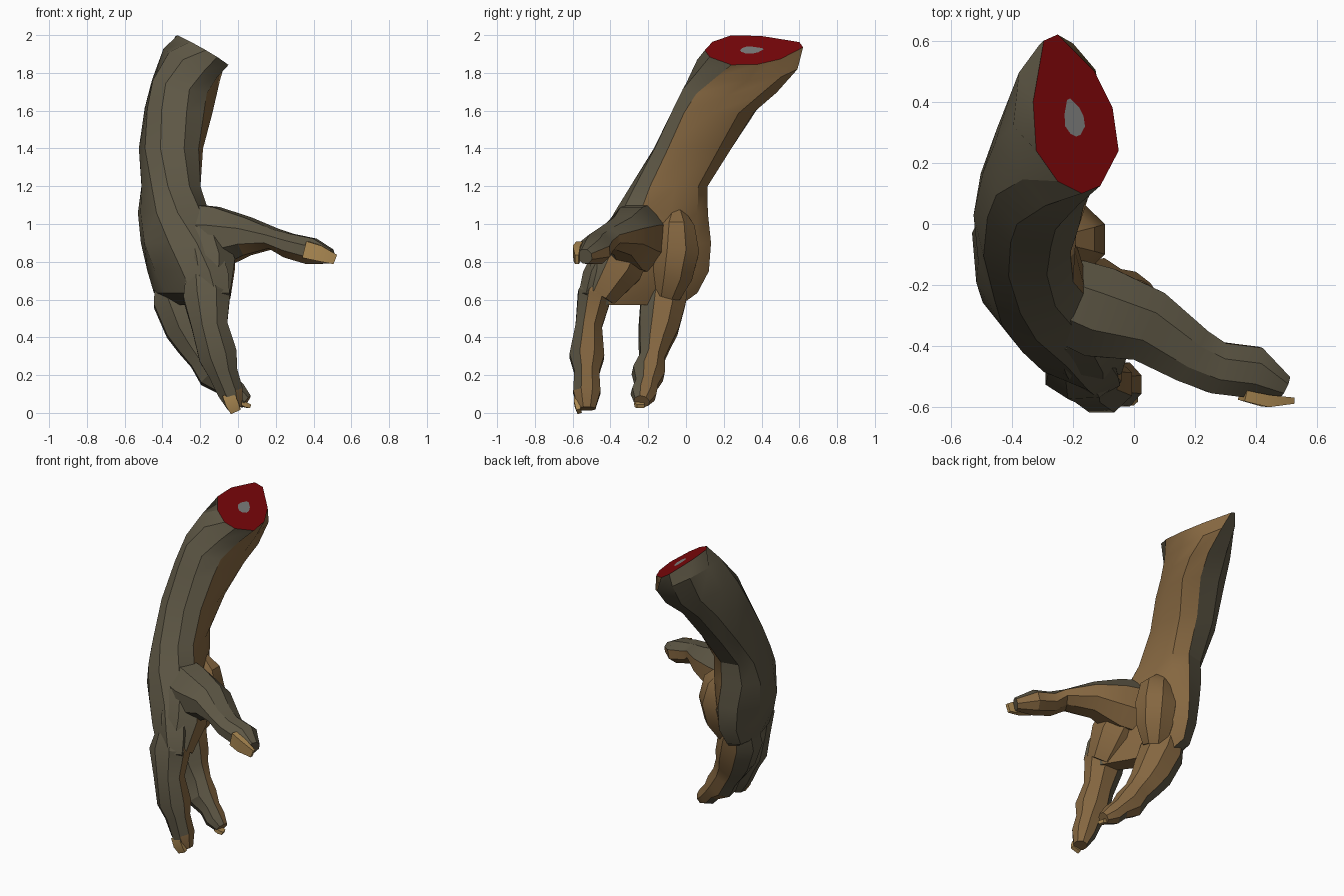
import bpy, bmesh, math
from mathutils import Vector


def material(name, rgb):
    m = bpy.data.materials.new(name)
    m.diffuse_color = (*rgb, 1)
    return m


FUR = material("dark_olive_hide", (0.112, 0.096, 0.060))
SKIN = material("tan_skin", (0.235, 0.135, 0.052))
FLESH = material("red_flesh", (0.205, 0.002, 0.003))
BONE = material("grey_bone", (0.215, 0.215, 0.21))
NAIL = material("pale_nail", (0.41, 0.25, 0.085))


def loft(name, rings, mats, palm=None, limit=0.25, arm=False, angle=30):
    """Skin closed rings; faces turned towards palm get the second material."""
    bm = bmesh.new()
    vs = [[bm.verts.new(p) for p in r] for r in rings]
    n = len(vs[0])
    bands = []
    for k in range(len(vs) - 1):
        for i in range(n):
            j = (i + 1) % n
            f = bm.faces.new((vs[k][i], vs[k][j], vs[k + 1][j], vs[k + 1][i]))
            bands.append((f, k, i))
    first = bm.faces.new(vs[0])
    last = bm.faces.new(vs[-1])
    bmesh.ops.recalc_face_normals(bm, faces=bm.faces[:])
    if palm:
        d = Vector(palm).normalized()
        for f in bm.faces:
            f.normal_update()
            f.material_index = 1 if f.normal.dot(d) > limit else 0
    if arm:          # bone core, flesh band, then a skin strip along the inner side
        first.material_index = 3
        last.material_index = 1
        for f, k, i in bands:
            f.material_index = 2 if k == 0 else (1 if i < 3 else 0)
    me = bpy.data.meshes.new(name)
    bm.to_mesh(me)
    bm.free()
    for m in mats:
        me.materials.append(m)
    ob = bpy.data.objects.new(name, me)
    bpy.context.collection.objects.link(ob)
    bpy.ops.object.select_all(action='DESELECT')
    ob.select_set(True)
    bpy.context.view_layer.objects.active = ob
    bpy.ops.object.shade_smooth_by_angle(angle=math.radians(angle))
    return ob


def slab_ring(cx, cy, z, a, b, deg, cup=0, tilt=0, n=10):
    """Rounded cross-section, long axis at deg, cupped towards the palm."""
    t = math.radians(deg)
    u = Vector((math.cos(t), math.sin(t), 0))
    v = Vector((math.sin(t), -math.cos(t), 0))
    pts = []
    for i in range(n):
        w = 2 * math.pi * (i + 0.5) / n
        c, s = math.cos(w), math.sin(w)
        p = math.copysign(abs(c) ** 0.85, c)
        q = math.copysign(abs(s) ** 0.85, s)
        o = u * a * p + v * (b * q + cup * (2 * p * p - 1))
        pts.append((cx + o.x, cy + o.y, z - tilt * o.x))
    return pts


def digit_rings(path, ref, n):
    """Rings square to a path of (x, y, z, side radius, depth radius)."""
    pos = [Vector(p[:3]) for p in path]
    grow = 1 / math.cos(math.pi / n)
    out = []
    for i, p in enumerate(path):
        t = (pos[min(i + 1, len(pos) - 1)] - pos[max(i - 1, 0)]).normalized()
        side = t.cross(Vector(ref)).normalized()
        up = side.cross(t)
        ring = []
        for k in range(n):
            w = 2 * math.pi * (k + 0.5) / n
            ring.append(pos[i] + grow * (side * p[3] * math.cos(w) + up * p[4] * math.sin(w)))
        out.append(ring)
    return out


# Slanted cut end: irregular outline and a shrunken copy for the bone
outline = [(-0.25, 0.62), (-0.13, 0.50), (-0.07, 0.38), (-0.05, 0.24), (-0.11, 0.125),
           (-0.17, 0.10), (-0.25, 0.14), (-0.32, 0.24), (-0.33, 0.40), (-0.295, 0.60)]


def cut_ring(scale):
    pts = [(-0.195 + (x + 0.195) * scale, 0.345 + (y - 0.345) * scale) for x, y in outline]
    return [(x, y, 1.92 - 0.58 * (x + 0.195) - 0.06 * (y - 0.35)) for x, y in pts]


# Forearm, wrist and palm in one skin, starting from the cut end
body = [
    cut_ring(0.24),
    cut_ring(1),
    slab_ring(-0.245, 0.325, 1.845, 0.275, 0.150, 92, 0, 0.55),
    slab_ring(-0.285, 0.240, 1.72, 0.262, 0.172, 82, 0, 0.25),
    slab_ring(-0.315, 0.150, 1.60, 0.228, 0.180, 84, 0, 0.08),
    slab_ring(-0.355, 0.035, 1.40, 0.212, 0.170, 92),
    slab_ring(-0.355, -0.090, 1.20, 0.205, 0.158, 102),
    slab_ring(-0.340, -0.135, 1.06, 0.250, 0.175, 108, 0.01),
    slab_ring(-0.305, -0.180, 0.90, 0.312, 0.165, 112, 0.04),
    slab_ring(-0.270, -0.225, 0.75, 0.355, 0.145, 114, 0.04),
    slab_ring(-0.255, -0.265, 0.635, 0.345, 0.115, 117, 0.03),
    slab_ring(-0.215, -0.275, 0.57, 0.270, 0.055, 118, 0.02),
]
loft("arm_and_palm", body, [FUR, SKIN, FLESH, BONE], arm=True)

# Fleshy heel of the palm
heel = [(-0.27, -0.05, 1.05, 0.05, 0.07), (-0.245, -0.05, 0.98, 0.095, 0.12),
        (-0.22, -0.05, 0.86, 0.12, 0.125), (-0.23, -0.07, 0.73, 0.105, 0.115),
        (-0.25, -0.10, 0.62, 0.07, 0.07)]
loft("palm_heel", digit_rings(heel, (1, 0, 0), 8), [FUR, SKIN], (0.87, 0.3, -0.1), 0.0)

# Thumb with its broad base
thumb = [(-0.29, -0.22, 0.92, 0.13, 0.19), (-0.11, -0.29, 0.925, 0.15, 0.165),
         (0.05, -0.335, 0.935, 0.12, 0.100), (0.19, -0.43, 0.922, 0.095, 0.052),
         (0.27, -0.47, 0.885, 0.085, 0.065), (0.39, -0.485, 0.855, 0.085, 0.07),
         (0.49, -0.535, 0.828, 0.04, 0.038)]
loft("thumb", digit_rings(thumb, (0, 0, 1), 8), [FUR, SKIN], (0, 0.5, -0.85), 0.2)

# Web under the thumb, down to the front knuckle
web = [(-0.20, -0.29, 0.93, 0.13, 0.13), (-0.16, -0.37, 0.77, 0.14, 0.145),
       (-0.15, -0.46, 0.62, 0.09, 0.11)]
loft("thumb_web", digit_rings(web, (1, 0, 0), 8), [FUR, SKIN], (0.75, 0.65, -0.1), 0.25)

# Two knobbly fingers, thick at the joints
fingers = {
    "front_finger": [(-0.20, -0.40, 0.79, 0.07, 0.07), (-0.165, -0.485, 0.62, 0.090, 0.125),
                     (-0.150, -0.515, 0.46, 0.070, 0.095), (-0.105, -0.525, 0.30, 0.092, 0.102),
                     (-0.08, -0.525, 0.215, 0.066, 0.078), (-0.04, -0.525, 0.11, 0.072, 0.068),
                     (-0.015, -0.525, 0.022, 0.045, 0.038)],
    "back_finger": [(-0.34, -0.09, 0.72, 0.10, 0.10), (-0.32, -0.12, 0.60, 0.12, 0.13),
                    (-0.265, -0.145, 0.45, 0.105, 0.12), (-0.225, -0.165, 0.37, 0.085, 0.10),
                    (-0.175, -0.18, 0.29, 0.065, 0.085), (-0.125, -0.20, 0.21, 0.085, 0.090),
                    (-0.06, -0.21, 0.150, 0.060, 0.062), (-0.01, -0.225, 0.10, 0.066, 0.060),
                    (0.045, -0.235, 0.06, 0.04, 0.036)],
}
for name, path in fingers.items():
    loft(name, digit_rings(path, (1, 0, 0), 8), [FUR, SKIN], (0.75, 0.6, -0.2), 0.2)

# Nails: tapered blunt plates at each tip
nails = {
    "thumb_nail": ([(0.355, -0.560, 0.865, 0.018, 0.045), (0.43, -0.578, 0.845, 0.020, 0.042),
                    (0.515, -0.578, 0.812, 0.010, 0.026)], (0, 0, 1)),
    "front_finger_nail": ([(-0.055, -0.576, 0.10, 0.014, 0.030), (-0.032, -0.578, 0.05, 0.014, 0.034),
                           (-0.012, -0.566, 0.008, 0.012, 0.028)], (1, 0, 0)),
    "back_finger_nail": ([(0.015, -0.248, 0.055, 0.026, 0.012), (0.04, -0.245, 0.042, 0.026, 0.013),
                          (0.062, -0.24, 0.034, 0.020, 0.010)], (0, 0, 1)),
}
for name, (path, ref) in nails.items():
    loft(name, digit_rings(path, ref, 4), [NAIL])
